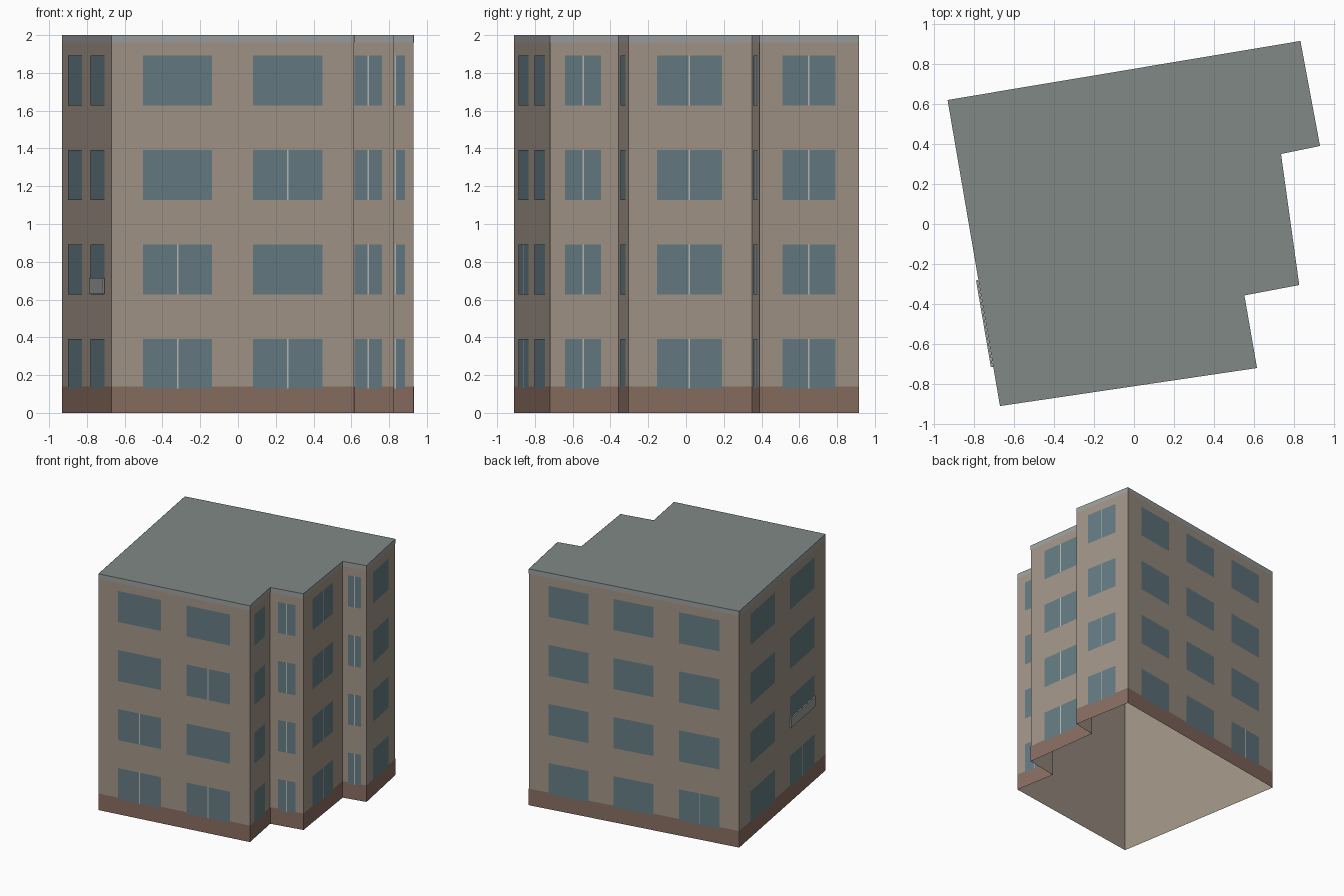
import bpy, bmesh
from mathutils import Vector

if "Cube" in bpy.data.objects:
    bpy.data.objects.remove(bpy.data.objects["Cube"])

# Footprint, counter-clockwise from the front-left corner
PTS = [Vector(p) for p in [(-.67, -.91), (.615, -.72), (.552, -.357), (.826, -.305),
                           (.735, .35), (.93, .39), (.832, .915), (-.932, .62)]]
N = len(PTS)
H = 2.0


def material(name, rgb):
    m = bpy.data.materials.new(name)
    m.diffuse_color = (*rgb, 1)
    m.use_nodes = True
    m.node_tree.nodes["Principled BSDF"].inputs["Base Color"].default_value = m.diffuse_color
    return m


WALL = material("wall_plaster", (.36, .30, .245))
BASE = material("plinth_brown", (.25, .155, .12))
TRIM = material("cornice_grey", (.33, .35, .34))
ROOF = material("roof_grey", (.22, .25, .235))
GLASS = material("window_glass", (.13, .20, .23))
FRAME = material("window_frame", (.5, .49, .46))


def make(name, mat, quads):
    """One flat-shaded object from a list of polygons."""
    bm = bmesh.new()
    for q in quads:
        bm.faces.new([bm.verts.new(c) for c in q])
    bmesh.ops.remove_doubles(bm, verts=bm.verts, dist=1e-5)
    me = bpy.data.meshes.new(name)
    bm.to_mesh(me)
    bm.free()
    me.materials.append(mat)
    ob = bpy.data.objects.new(name, me)
    bpy.context.collection.objects.link(ob)
    return ob


def panel(side, s0, s1, z0, z1, off=0.0):
    """Upright rectangle on a wall, s measured along the wall in units."""
    a, b = PTS[side], PTS[(side + 1) % N]
    d = (b - a).normalized()
    n = Vector((d.y, -d.x)) * off
    p, q = a + d * s0 + n, a + d * s1 + n
    return [(p.x, p.y, z0), (q.x, q.y, z0), (q.x, q.y, z1), (p.x, p.y, z1)]


def length(side):
    return (PTS[(side + 1) % N] - PTS[side]).length


def band(z0, z1, off=0.0):
    return [panel(i, 0, length(i), z0, z1, off) for i in range(N)]


# Shell, open at the bottom, with coloured bands laid on it
make("walls", WALL, band(0, H))
make("roof", ROOF, [[(p.x, p.y, H) for p in PTS]])
make("plinth", BASE, band(0, .14, .001))
make("cornice", TRIM, band(1.96, H, .001))

# Windows: side, centre fraction along wall, width, floors with a mullion
ALL = (0, 1, 2, 3)
WINDOWS = [(0, .272, .37, (0, 1)), (0, .726, .37, (0, 2)),
           (1, .48, .193, ALL), (2, .5, .15, ALL), (3, .492, .348, ALL),
           (4, .5, .107, ALL), (5, .495, .285, ALL),
           (6, .189, .342, ()), (6, .498, .342, ()), (6, .811, .342, (0,)),
           (7, .27, .44, ()), (7, .73, .44, (0,))]
glass, bars = [], []
for side, t, w, split in WINDOWS:
    c = t * length(side)
    for floor in range(4):
        z = .128 + .5 * floor
        glass.append(panel(side, c - w / 2, c + w / 2, z, z + .263, .002))
        if floor in split:
            bars.append(panel(side, c - .004, c + .004, z, z + .263, .003))
make("windows", GLASS, glass)
make("mullions", FRAME, bars)

# Shallow balcony rail on the left wall, second floor
c = .73 * length(7)
inner = panel(7, c - .22, c + .22, .63, .715, .002)
outer = panel(7, c - .22, c + .22, .63, .715, .012)
sides = [[inner[i], inner[(i + 1) % 4], outer[(i + 1) % 4], outer[i]] for i in range(4)]
make("balcony_rail", TRIM, [outer] + sides)
